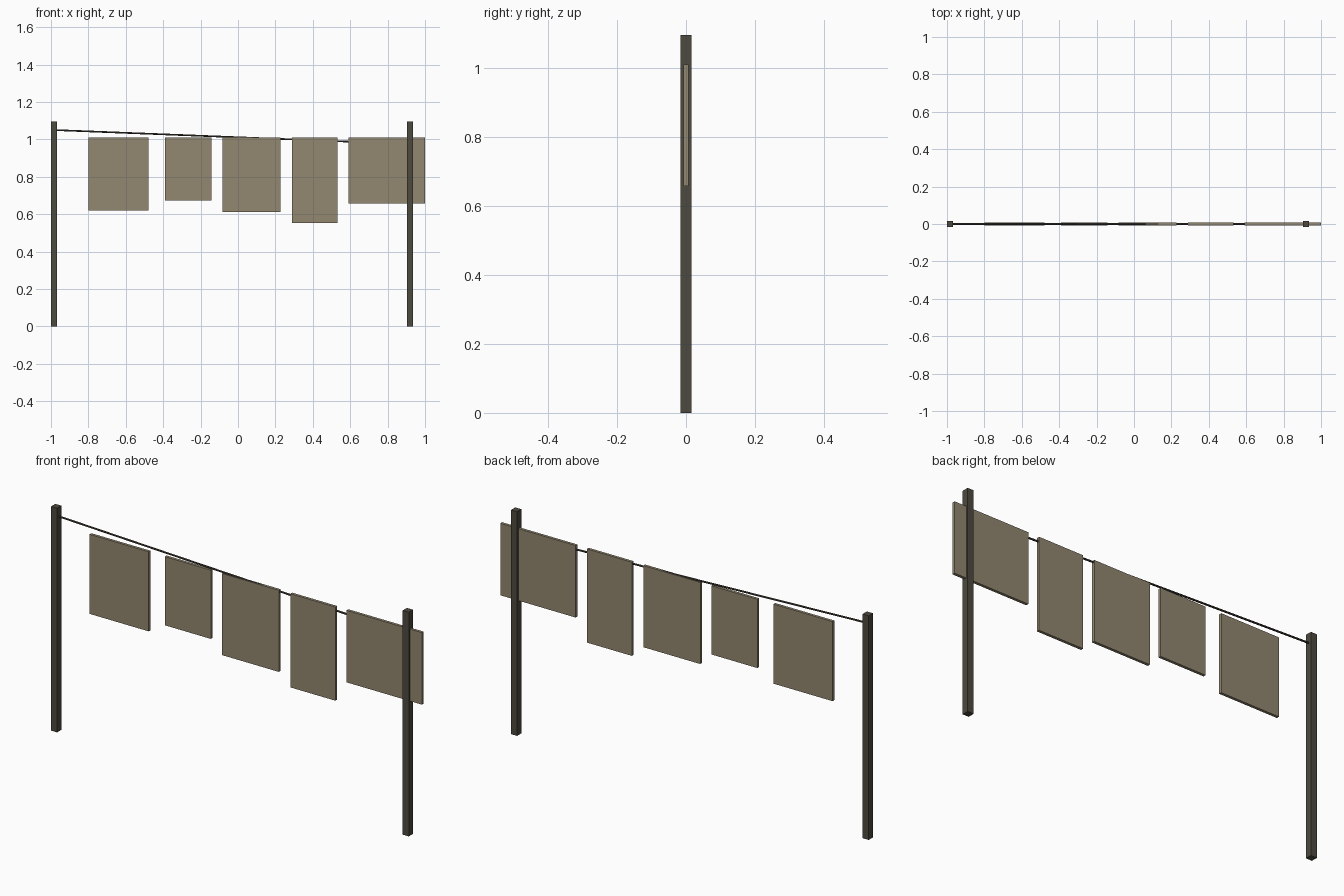
import bpy
import math
from mathutils import Vector

if "Cube" in bpy.data.objects:
    bpy.data.objects.remove(bpy.data.objects["Cube"])


def material(name, rgb):
    m = bpy.data.materials.new(name)
    m.diffuse_color = (*rgb, 1.0)
    m.use_nodes = True
    m.node_tree.nodes["Principled BSDF"].inputs["Base Color"].default_value = m.diffuse_color
    return m


post_mat = material("dark weathered wood", (0.074, 0.067, 0.050))
rope_mat = material("dark rope", (0.066, 0.055, 0.040))
cloth_mat = material("tan cloth", (0.287, 0.242, 0.162))


def box(name, x0, x1, depth, z0, z1, mat):
    bpy.ops.mesh.primitive_cube_add(size=1, location=((x0 + x1) / 2, 0, (z0 + z1) / 2))
    ob = bpy.context.object
    ob.name = name
    ob.scale = (x1 - x0, depth, z1 - z0)
    bpy.ops.object.transform_apply(location=False, rotation=False, scale=True)
    ob.data.materials.append(mat)
    return ob


# Square posts
POST_W, POST_H = 0.033, 1.096
for name, x in (("left_post", -0.9835), ("right_post", 0.919)):
    box(name, x - POST_W / 2, x + POST_W / 2, POST_W, 0, POST_H, post_mat)

# Sloping line between the posts
a, b = Vector((-0.9835, 0, 1.05)), Vector((0.919, 0, 0.975))
bpy.ops.mesh.primitive_cylinder_add(vertices=8, radius=0.0045, depth=(b - a).length,
                                    location=(a + b) / 2)
line = bpy.context.object
line.name = "clothes_line"
line.rotation_euler = (b - a).to_track_quat('Z', 'Y').to_euler()
line.data.materials.append(rope_mat)

# Hanging cloths: left edge, right edge, bottom edge
CLOTH_TOP, CLOTH_DEPTH = 1.01, 0.014
cloths = [(-0.798, -0.478, 0.621), (-0.391, -0.142, 0.674), (-0.082, 0.226, 0.611),
          (0.288, 0.532, 0.552), (0.592, 1.0, 0.658)]
for i, (x0, x1, z0) in enumerate(cloths, 1):
    box(f"hanging_cloth_{i}", x0, x1, CLOTH_DEPTH, z0, CLOTH_TOP, cloth_mat)
